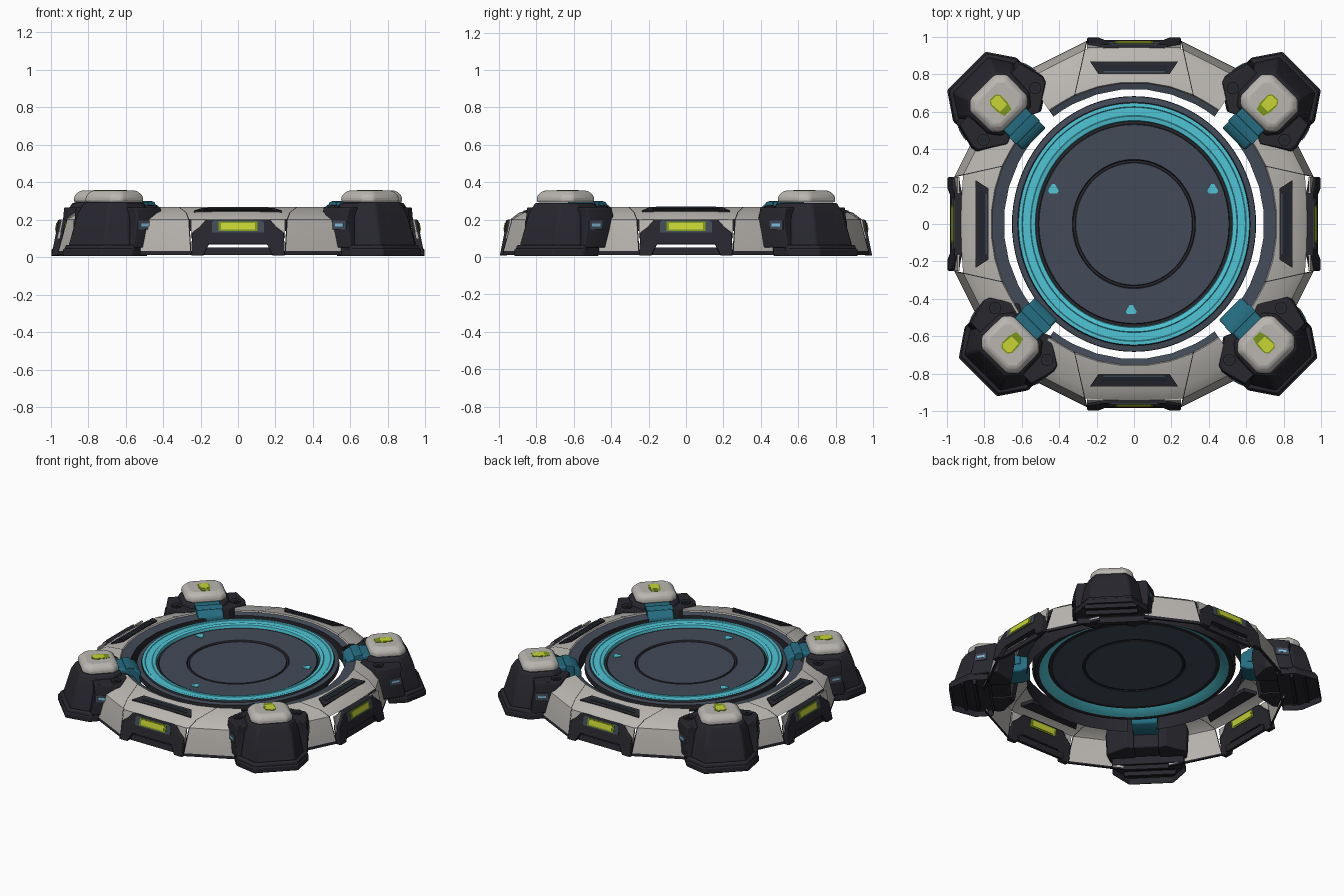
import bpy, bmesh, math

if "Cube" in bpy.data.objects:
    bpy.data.objects.remove(bpy.data.objects["Cube"])

def mat(name, c):
    m = bpy.data.materials.new(name)
    m.diffuse_color = (*c, 1)
    m.use_nodes = True
    m.node_tree.nodes["Principled BSDF"].inputs["Base Color"].default_value = m.diffuse_color
    return m

BEIGE = mat("warm_grey_armour", (.49, .47, .44))
BLACK = mat("charcoal", (.020, .020, .027))
SLATE = mat("slate", (.055, .070, .098))
TEAL = mat("bright_teal", (.08, .56, .67))
DTEAL = mat("dark_teal", (.018, .15, .22))
LIME = mat("lime_light", (.58, .66, .035))
OLIVE = mat("olive_lens", (.20, .31, .012))
NAVY = mat("deep_navy", (.014, .018, .026))
SKY = mat("sky_light", (.22, .52, .75))

def finish(name, bm, mats, bevel=0):
    bmesh.ops.recalc_face_normals(bm, faces=bm.faces)
    me = bpy.data.meshes.new(name)
    bm.to_mesh(me)
    bm.free()
    for m in mats:
        me.materials.append(m)
    ob = bpy.data.objects.new(name, me)
    bpy.context.collection.objects.link(ob)
    if bevel:
        b = ob.modifiers.new("soft_edges", 'BEVEL')
        b.width, b.segments, b.limit_method = bevel, 2, 'ANGLE'
    return ob

def loft(name, rings, mats, rule=None, bevel=0, inset=0):
    """Skin closed rings of 3D points. A rule gives material or None (open), and leaves ends open."""
    bm = bmesh.new()
    vs = [[bm.verts.new(p) for p in r] for r in rings]
    n = len(rings[0])
    for i in range(len(vs) - 1):
        for j in range(n):
            k = (j + 1) % n
            m = rule(i, j) if rule else 0
            if m is not None:
                f = bm.faces.new((vs[i][j], vs[i][k], vs[i+1][k], vs[i+1][j]))
                f.material_index = m
    if not rule:
        low = bm.faces.new(vs[0])
        bm.faces.new(vs[-1])
        if inset:  # hollow the underside
            bmesh.ops.inset_region(bm, faces=[low], thickness=inset)
            for v in low.verts:
                v.co.z += .045
    bmesh.ops.delete(bm, geom=[v for v in bm.verts if not v.link_faces], context='VERTS')
    return finish(name, bm, mats, bevel)

def plate(name, poly, fn, d0, d1, m, bevel=0):
    """Extrude a 2D outline between two depths along a mapped surface."""
    return loft(name, [[fn(a, b, d) for a, b in poly] for d in (d0, d1)], [m], bevel=bevel)

def sym(half):
    """Mirror half an outline across its second coordinate."""
    return half + [(a, -b) for a, b in reversed(half)]

def rect(a0, a1, b0, b1):
    return [(a0, b0), (a1, b0), (a1, b1), (a0, b1)]

# ---- central platform: lathed, slightly elliptical ----
prof = [(.0, .245), (.325, .245), (.328, .238), (.340, .238), (.345, .248), (.530, .250),
        (.534, .242), (.548, .242), (.552, .262), (.575, .267), (.579, .263), (.622, .263),
        (.626, .267), (.645, .266), (.650, .255), (.680, .250), (.682, .215), (.665, .195),
        (.635, .195), (.575, .228), (.545, .225), (.345, .225), (.340, .231), (.328, .231),
        (.325, .225), (.0, .225)]
kinds = [0, 2, 2, 2, 0, 2, 2, 1, 1, 1, 1, 1, 1, 2, 0, 2, 2, 2, 1, 2, 0, 2, 2, 2, 0]
bm = bmesh.new()
N = 96
cols = []
for r, z in prof:
    if r == 0:
        cols.append([bm.verts.new((0, 0, z))] * N)
    else:
        cols.append([bm.verts.new((.955 * r * math.cos(2 * math.pi * a / N),
                                   r * math.sin(2 * math.pi * a / N), z)) for a in range(N)])
for i, k in enumerate(kinds):
    for a in range(N):
        b = (a + 1) % N
        q = list(dict.fromkeys([cols[i][a], cols[i][b], cols[i+1][b], cols[i+1][a]]))
        bm.faces.new(q).material_index = k
finish("platform_disc", bm, [SLATE, TEAL, BLACK])

# three small triangular markers on the platform
for i, (x, y) in enumerate([(-.43, .185), (.42, .185), (-.015, -.46)]):
    tri = [(x + r * math.cos(math.radians(t)), y + r * math.sin(math.radians(t)))
           for t, r in ((75, .03), (105, .03), (195, .03), (225, .03), (315, .03), (345, .03))]
    plate(f"platform_marker_{i}", tri, lambda a, b, d: (a, b, d), .246, .254, TEAL)

# ---- four armoured rim segments: open shells with an arch in the middle ----
half = [(-.43, -.59), (-.38, -.42), (-.33, -.255), (-.325, -.249), (-.2, -.15), (-.07, -.05)]
stations = half + [(-a, -b) for a, b in reversed(half)]
for k, side in enumerate(("back", "left", "front", "right")):
    r, yo, lip = (.72, .978, .13) if k % 2 == 0 else (.695, .96, .24)
    c, s = round(math.cos(k * math.pi / 2)), round(math.sin(k * math.pi / 2))

    def turn(x, y, z):
        return (c * x - s * y, s * x + c * y, z)

    sec = [(0, .14), (0, .25), (lip, .260), (lip + .02, .268), (.67, .238), (.86, .2),
           (.995, .032), (1, .012), (.95, .012)]
    rings = []
    for xi, xo in stations:
        yi = r * math.sqrt(1 - (xi / .71) ** 2)
        ye = yo if abs(xo) < .25 else yo - (abs(xo) - .25) * .5
        rings.append([turn(xi + t * (xo - xi), yi + t * (ye - yi), z) for t, z in sec])

    def seg_rule(i, j):
        if j == 8 or (j > 4 and 2 < i < 8):
            return None
        if j in (2, 3, 4, 5):
            return 1 if i in (2, 8) else 0
        return 2 if j == 1 else 1
    loft(f"{side}_rim_segment", rings, [BEIGE, BLACK, SLATE], seg_rule)

    # slot on top of the segment
    def on_top(x, y, d):
        t = (y - .72) / .258
        return turn(x, r + t * (yo - r), .268 - .03 * (t - lip - .02) / (.65 - lip) + d)
    plate(f"{side}_slot_frame", [(-.19, .80), (.19, .80), (.235, .868), (-.235, .868)],
          on_top, -.03, .004, BLACK)
    plate(f"{side}_slot_inlay", [(-.165, .818), (.165, .818), (.18, .846), (-.18, .846)],
          on_top, 0, .007, NAVY)
    plate(f"{side}_slot_sill", [(-.16, .808), (.16, .808), (.165, .816), (-.165, .816)],
          on_top, 0, .007, SLATE)

    # dark arch with a lime light on the outside
    def on_side(x, z, d):
        return turn(x, .997 - .2 * z + d, z)
    out = [(-.25, .008), (-.245, .13), (-.205, .16), (-.17, .2)]
    inn = [(.185, .008), (.155, .068)]
    arch = out + [(-a, b) for a, b in reversed(out)] + inn + [(-a, b) for a, b in reversed(inn)]
    plate(f"{side}_arch", arch, on_side, -.04, 0, BLACK, .005)
    for e in (-1, 1):
        plate(f"{side}_arch_shoulder_{'lr'[e > 0]}", [(.25 * e, .2), (.25 * e, .1), (.2 * e, .12), (.155 * e, .2)],
              on_side, -.025, -.014, BEIGE)
    plate(f"{side}_arch_sill", rect(-.19, .19, .010, .05), on_side, -.05, -.03, BLACK)
    plate(f"{side}_light_recess", [(-.14, .13), (.14, .13), (.14, .185), (.125, .198),
                                   (-.125, .198), (-.14, .185)], on_side, -.01, .003, SLATE)
    plate(f"{side}_light_lens", rect(-.105, .105, .138, .19), on_side, -.043, .006, OLIVE)
    plate(f"{side}_light", rect(-.09, .09, .147, .183), on_side, -.046, .009, LIME)

# ---- four corner pods, placed slightly unevenly ----
for sx in (-1, 1):
    for sy in (-1, 1):
        tag = ("back" if sy > 0 else "front") + ("_right" if sx > 0 else "_left")
        dx = 0 if sy > 0 else (.062 if sx < 0 else -.018)

        def P(u, v, z):  # u runs outward along the diagonal, v across it
            v -= .055
            return (sx * (u - v) * math.sqrt(.5) + dx, sy * (u + v) * math.sqrt(.5), z)

        def stack(name, levels, m, bevel, inset=0):
            return loft(f"{tag}_{name}", [[P(a, b, z) for a, b in sym(h)] for h, z in levels],
                        [m], bevel=bevel, inset=inset)

        # foot with hollow, ribbed underside
        stack("foot", [([(.95, .235), (1.07, .24), (1.21, .145)], 0),
                       ([(.94, .235), (1.06, .235), (1.195, .14)], .065)], BLACK, .008, .025)
        for q in (1.03, 1.11):
            plate(f"{tag}_foot_rib_{int(q*100)}", rect(q, q + .02, -.17, .17), P, .015, .05, BLACK)
        # tapering body
        stack("body", [([(.82, .12), (.88, .19), (1.06, .21), (1.18, .135)], .058),
                       ([(.82, .12), (.88, .17), (1.04, .175), (1.13, .115)], .235),
                       ([(.84, .10), (.90, .145), (1.03, .150), (1.10, .095)], .29)], BLACK, .01)
        # armour cap
        stack("cap", [([(.845, .095), (.885, .138), (1.045, .140), (1.09, .095)], .292),
                      ([(.848, .095), (.888, .136), (1.042, .138), (1.087, .093)], .328),
                      ([(.875, .075), (.905, .108), (1.025, .112), (1.06, .075)], .355)], BEIGE, .012)
        plate(f"{tag}_cap_lens", sym([(.895, .026), (.94, .038), (.99, .038), (1.012, .022)]),
              P, .35, .357, OLIVE)
        plate(f"{tag}_cap_light", sym([(.93, .026), (.99, .031), (1.005, .018)]),
              P, .35, .359, LIME)
        # teal hinge reaching to the platform (profile in u and z)
        hinge = [(.695, .17), (.695, .25), (.715, .275), (.75, .29), (.80, .294), (.87, .294), (.87, .15), (.75, .15)]
        plate(f"{tag}_hinge", hinge, lambda u, z, v: P(u, v, z), -.085, .085, DTEAL, .01)
        plate(f"{tag}_hinge_band", [(.745, .20), (.745, .291), (.77, .299), (.80, .299), (.80, .20)],
              lambda u, z, v: P(u, v, z), -.089, .089, DTEAL, .003)
        # bolted side brackets with a small marker light
        for e in (-1, 1):
            side = "a" if e > 0 else "b"
            br = [(.775, .13), (.865, .265), (.90, .272), (1.03, .238), (1.03, .08), (.80, .08)]
            low = [(.80, .13), (.88, .255), (.91, .265), (1.06, .235), (1.05, .08), (.82, .08)]
            loft(f"{tag}_bracket_{side}", [[P(a, e * b, .05) for a, b in low],
                                           [P(a, e * b, .2) for a, b in br],
                                           [P(a + .004, e * (b - .012), .265) for a, b in br]],
                 [BLACK], bevel=.006)
            for nm, rad, z, m in (("bolt", .033, .274, BLACK), ("bolt_socket", .016, .277, NAVY)):
                disc = [(.885 + rad * math.cos(t * math.pi / 6), e * .195 + rad * math.sin(t * math.pi / 6))
                        for t in range(12)]
                plate(f"{tag}_{nm}_{side}", disc, P, .255, z, m)
            lamp = lambda u, z, d: P(u, e * (.246 - .26 * (u - 1.0) + d), z)
            plate(f"{tag}_marker_frame_{side}", rect(.95, 1.03, .146, .194), lamp, -.03, .006, SLATE)
            plate(f"{tag}_marker_light_{side}", rect(.965, 1.015, .163, .178), lamp, -.02, .009, SKY)

# ---- smooth shading with sharp edges kept ----
for ob in bpy.data.objects:
    ob.select_set(True)
    bpy.context.view_layer.objects.active = ob
bpy.ops.object.shade_smooth_by_angle(angle=math.radians(30))
